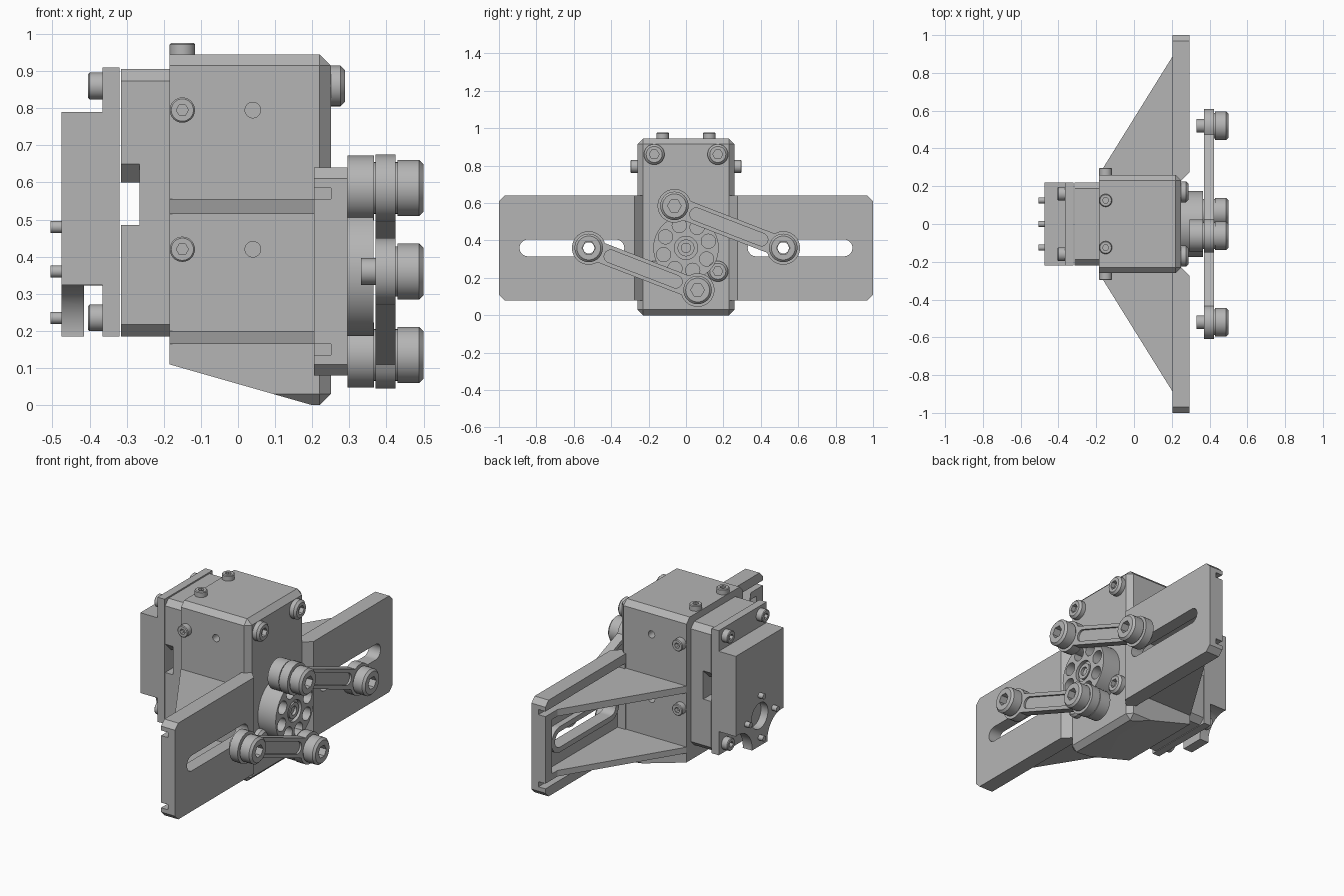
import bpy, bmesh
from math import sin, cos, asin, pi, atan2
from mathutils import Vector

cube = bpy.data.objects.get("Cube")
if cube:
    bpy.data.objects.remove(cube, do_unlink=True)

grey = bpy.data.materials.new("machined grey")
grey.use_nodes = True
grey.diffuse_color = (0.46, 0.46, 0.46, 1)
grey.node_tree.nodes["Principled BSDF"].inputs["Base Color"].default_value = (0.46, 0.46, 0.46, 1)
parts = []


def prism(name, axis, pts, a, b, bevel=0, rule=None):
    """Extrude a 2D outline along an axis from a to b, optionally chamfering edges."""
    place = {"x": lambda p, t: (t, p[0], p[1]),
             "y": lambda p, t: (p[0], t, p[1]),
             "z": lambda p, t: (p[0], p[1], t)}[axis]
    bm = bmesh.new()
    low = [bm.verts.new(place(p, a)) for p in pts]
    high = [bm.verts.new(place(p, b)) for p in pts]
    bm.faces.new(low)
    bm.faces.new(high)
    n = len(pts)
    for i in range(n):
        j = (i + 1) % n
        bm.faces.new((low[i], low[j], high[j], high[i]))
    bmesh.ops.recalc_face_normals(bm, faces=bm.faces)
    if bevel:
        edges = [e for e in bm.edges if rule(e.verts[0].co, e.verts[1].co)]
        bmesh.ops.bevel(bm, geom=edges, offset=bevel, segments=1, affect="EDGES")
    mesh = bpy.data.meshes.new(name)
    bm.to_mesh(mesh)
    bm.free()
    mesh.materials.append(grey)
    obj = bpy.data.objects.new(name, mesh)
    bpy.context.collection.objects.link(obj)
    parts.append(obj)
    return obj


def cut(target, *cutters):
    for c in cutters:
        m = target.modifiers.new("cut", "BOOLEAN")
        m.operation, m.solver, m.object = "DIFFERENCE", "EXACT", c
    deps = bpy.context.evaluated_depsgraph_get()
    deps.update()
    mesh = bpy.data.meshes.new_from_object(target.evaluated_get(deps))
    target.modifiers.clear()
    target.data = mesh
    for c in cutters:
        parts.remove(c)
        bpy.data.objects.remove(c, do_unlink=True)


def rect(u0, u1, v0, v1):
    return [(u0, v0), (u1, v0), (u1, v1), (u0, v1)]


def ring(c, r, n=32):
    return [(c[0] + r * cos(2 * pi * i / n), c[1] + r * sin(2 * pi * i / n)) for i in range(n)]


def dogbone(p, q, r, w, n=20):
    """Two round ends of radius r joined by a bar of half width w."""
    d, a = atan2(q[1] - p[1], q[0] - p[0]), asin(w / r)
    out = []
    for c, start, sweep in ((q, d - pi + a, 2 * (pi - a)), (p, d + a, 2 * (pi - a))):
        for i in range(n + 1):
            t = start + sweep * i / n
            out.append((c[0] + r * cos(t), c[1] + r * sin(t)))
    return out


def disc(name, axis, c, r, a, b, n=32):
    return prism(name, axis, ring(c, r, n), a, b)


def screw(name, axis, c, r, a, b, chamfer=0.006, through=False):
    """Cap screw seated at a with its socketed top at b."""
    k = "xyz".index(axis)
    head = prism(name, axis, ring(c, r), a, b, chamfer,
                 lambda p, q: abs(p[k] - b) < 1e-4 and abs(q[k] - b) < 1e-4)
    s = 1 if b > a else -1
    depth = a - s * 0.05 if through else b - (b - a) * 0.6
    cut(head, disc("socket", axis, c, r * 0.48, depth, b + s * 0.05, 6))
    return head


AXIS_Z = 0.36

# Gearbox housing: chamfered block with a sloped underside and side holes
housing = prism("housing", "z", rect(-0.185, 0.25, -0.26, 0.26), 0, 0.945, 0.03,
                lambda p, q: max(p.x, q.x) > 0)
cutters = [prism("slope", "y", [(-0.57, 0.22), (0.2, 0), (0.2, -0.1), (-0.57, -0.1)], -1, 1)]
for s in (-1, 1):
    for z in (0.795, 0.42):
        cutters.append(disc("hole", "y", (0.04, z), 0.021, s * 0.2, s * 0.3))
cut(housing, *cutters)

# Housing screws
for s in (-1, 1):
    for z in (0.795, 0.42):
        screw("side_screw", "y", (-0.15, z), 0.034, s * 0.255, s * 0.297, 0.004)
    screw("top_screw", "z", (-0.15, s * 0.125), 0.034, 0.94, 0.976, 0.004)
    for z in (0.86, 0.235):
        screw("front_screw", "x", (s * 0.17, z), 0.055, 0.245, 0.288, 0.012)

# Mounting wings with slots, back pockets and triangular ribs
for s in (-1, 1):
    outline = [(0.205, 0.2), (0.205, 1), (0.295, 1), (0.295, 0.275), (0.25, 0.23), (0.25, 0.2)]
    wing = prism("wing", "z", [(x, s * y) for x, y in outline], 0.08, 0.64, 0.03,
                 lambda p, q: min(abs(p.y), abs(q.y)) > 0.99 and abs(p.x - q.x) > 0.05)
    ends = ((s * 0.375, AXIS_Z), (s * 0.845, AXIS_Z))
    cut(wing,
        prism("pocket", "x", rect(s * 0.265, s * 0.94, 0.2, 0.515), 0.15, 0.255),
        prism("slot", "x", dogbone(*ends, 0.045, 0.0449), 0.1, 0.4),
        prism("upper_groove", "y", rect(0.15, 0.25, 0.555, 0.585), s * 0.27, s * 1.1),
        prism("lower_groove", "y", rect(0.15, 0.25, 0.135, 0.165), s * 0.27, s * 1.1))
    frame = prism("slot_frame", "x", dogbone(*ends, 0.075, 0.0749), 0.22, 0.26)
    cut(frame, prism("slot", "x", dogbone(*ends, 0.045, 0.0449), 0.1, 0.4))
    for z0, z1 in ((0.165, 0.2), (0.515, 0.555)):
        tri = [(0.215, 0.25), (0.215, 0.905), (-0.185, 0.262), (-0.185, 0.25)]
        prism("wing_rib", "z", [(x, s * y) for x, y in tri], z0, z1)

# Spacer block with a through window
spacer = prism("spacer", "x", rect(-0.22, 0.22, 0.185, 0.905), -0.315, -0.185, 0.032,
               lambda p, q: abs(p.x - q.x) > 0.05)
window = [(0.3, 0.485), (0.3, 0.73), (0.22, 0.65), (0.17, 0.6)]
window += [(-y, z) for y, z in reversed(window)]
cut(spacer, prism("window", "x", window, -0.4, -0.265))

# Motor flange and body with scooped lower corners
prism("motor_flange", "x", rect(-0.22, 0.22, 0.185, 0.91), -0.365, -0.319)
body = prism("motor_body", "x", rect(-0.22, 0.22, 0.185, 0.79), -0.475, -0.36)
cut(body,
    prism("undercut", "x", rect(-0.3, 0.3, 0.1, 0.322), -0.415, -0.3),
    disc("bore", "x", (0, AXIS_Z), 0.075, -0.5, -0.43),
    *[disc("scoop", "x", (s * 0.2, 0.195), 0.13, -0.6, -0.3) for s in (-1, 1)])
for s in (-1, 1):
    for z in (0.86, 0.235):
        screw("flange_screw", "x", (s * 0.16, z), 0.036, -0.36, -0.404, 0.004)
for y, z in ((0, 0.12), (0, -0.125), (0.125, 0), (-0.125, 0)):
    disc("motor_pin", "x", (y, AXIS_Z + z), 0.016, -0.46, -0.505, 20)

# Output hub with a ring of bores
hub = disc("hub", "x", (0, AXIS_Z), 0.175, 0.24, 0.365, 48)
bores = ring((0, 0), 0.125, 8)
turn = 0.29
cut(hub, disc("centre_bore", "x", (0, AXIS_Z), 0.062, 0.345, 0.5),
    *[disc("bore", "x", (y * cos(turn) - z * sin(turn), AXIS_Z + y * sin(turn) + z * cos(turn)),
           0.038, 0.27, 0.5, 24) for y, z in bores])
boss = disc("hub_centre", "x", (0, AXIS_Z), 0.045, 0.3, 0.36)
cut(boss, disc("bore", "x", (0, AXIS_Z), 0.025, 0.32, 0.5, 24))

# Crank bosses, linkage bars and their pivot screws, repeated by half turn
for s in (-1, 1):
    crank = (-s * 0.062, AXIS_Z + s * 0.225)
    tip = (s * 0.52, AXIS_Z)
    disc("crank_boss", "x", crank, 0.087, 0.295, 0.366)
    disc("crank_washer", "x", crank, 0.07, 0.36, 0.435)
    screw("crank_screw", "x", crank, 0.076, 0.43, 0.5, 0.012)

    link = prism("link_bar", "x", dogbone(crank, tip, 0.09, 0.055), 0.371, 0.424)
    p, q = Vector(crank), Vector(tip)
    g0, g1 = p.lerp(q, 0.2), p.lerp(q, 0.8)
    cut(link,
        prism("front_groove", "x", dogbone(g0, g1, 0.034, 0.0339), 0.412, 0.5),
        prism("rear_groove", "x", dogbone(g0, g1, 0.034, 0.0339), 0.3, 0.383),
        disc("eye", "x", tip, 0.03, 0.3, 0.5))
    for name, r, a, b in (("tip_washer", 0.068, 0.42, 0.433), ("tip_sleeve", 0.036, 0.332, 0.372)):
        sleeve = disc(name, "x", tip, r, a, b)
        cut(sleeve, disc("eye", "x", tip, 0.03, 0.3, 0.5))
    screw("tip_screw", "x", tip, 0.076, 0.43, 0.5, 0.012, through=True)

# Smooth the round walls while keeping hard edges
bpy.ops.object.select_all(action="DESELECT")
for obj in parts:
    obj.select_set(True)
bpy.context.view_layer.objects.active = parts[0]
bpy.ops.object.shade_smooth_by_angle(angle=0.5)
